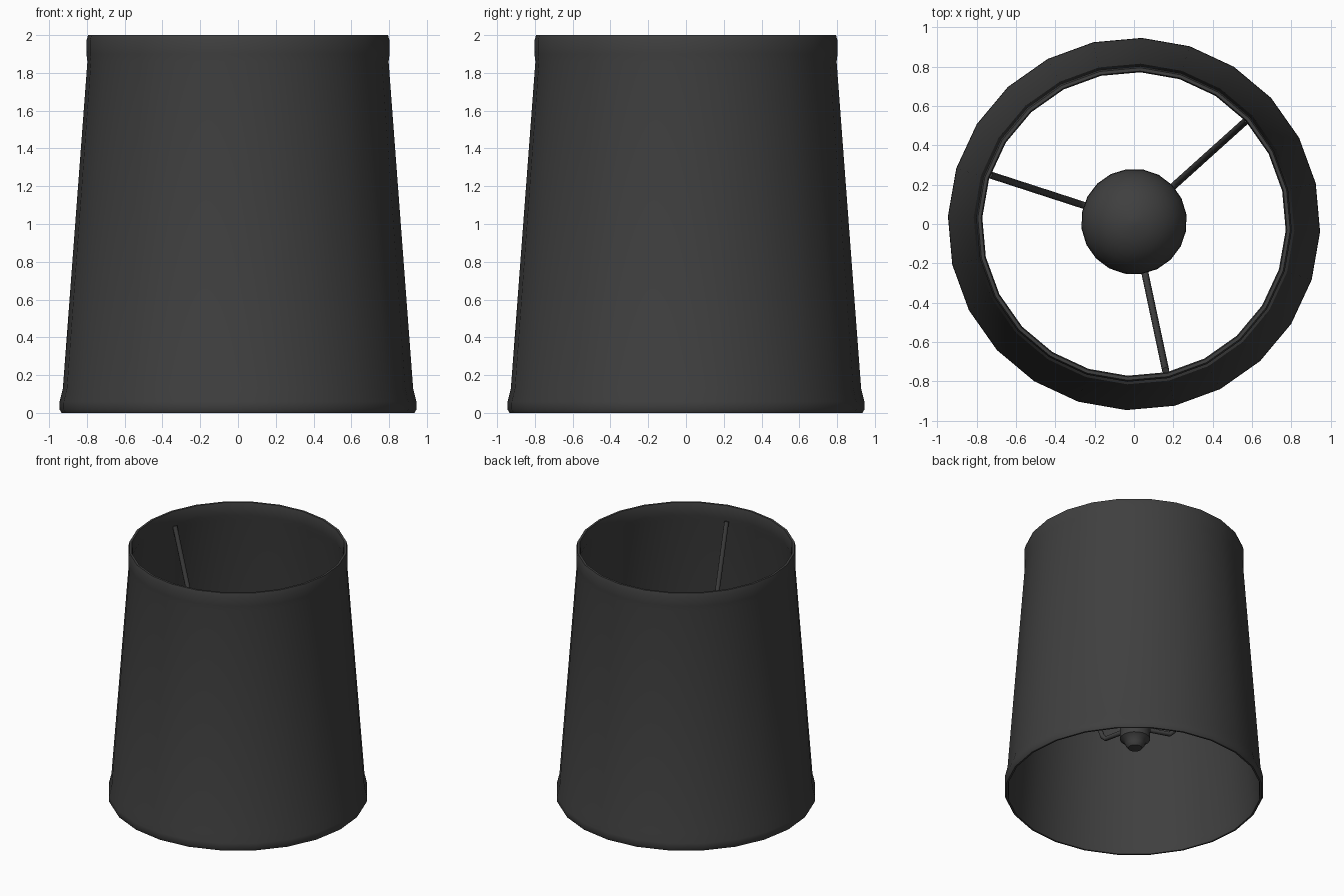
import bpy, bmesh
from math import sin, cos, radians, pi

if "Cube" in bpy.data.objects:
    bpy.data.objects.remove(bpy.data.objects["Cube"])

dark = bpy.data.materials.new("dark_fabric")
dark.diffuse_color = (0.05, 0.05, 0.05, 1)
dark.use_nodes = True
dark.node_tree.nodes["Principled BSDF"].inputs["Base Color"].default_value = dark.diffuse_color
CY = 0.012  # bulb and spokes sit slightly off centre


def finish(ob, angle=40):
    ob.data.materials.append(dark)
    bpy.ops.object.select_all(action='DESELECT')
    ob.select_set(True)
    bpy.context.view_layer.objects.active = ob
    if ob.type == 'CURVE':
        bpy.ops.object.convert(target='MESH')
    bpy.ops.object.shade_smooth_by_angle(angle=radians(angle))


def lathe(name, profile, sides, start=0.0, closed=False, y=0.0):
    """Revolve (radius, z) points about the z axis."""
    bm = bmesh.new()
    rings = []
    for i in range(sides):
        a = start + 2 * pi * i / sides
        rings.append([bm.verts.new((r * cos(a), y + r * sin(a), z)) for r, z in profile])
    n = len(profile)
    for i in range(sides):
        p, q = rings[i], rings[(i + 1) % sides]
        for j in range(n if closed else n - 1):
            k = (j + 1) % n
            bm.faces.new((p[j], q[j], q[k], p[k]))
    bmesh.ops.remove_doubles(bm, verts=bm.verts, dist=1e-5)
    bmesh.ops.recalc_face_normals(bm, faces=bm.faces)
    me = bpy.data.meshes.new(name)
    bm.to_mesh(me)
    bm.free()
    ob = bpy.data.objects.new(name, me)
    bpy.context.collection.objects.link(ob)
    finish(ob)
    return ob


# Tapered shade wall with rolled trim at both openings, outside then inside
lathe("shade", [
    (0.935, 0.0), (0.947, 0.02), (0.945, 0.06), (0.928, 0.13),
    (0.798, 1.86), (0.803, 1.90), (0.803, 1.97), (0.795, 2.0),
    (0.778, 2.0), (0.772, 1.97), (0.774, 1.90), (0.785, 1.86),
    (0.915, 0.13), (0.917, 0.06), (0.918, 0.02), (0.922, 0.0),
], 24, radians(-2.4), closed=True)

# Screw base of the bulb
lathe("bulb_base", [
    (0, 0.35), (0.05, 0.355), (0.07, 0.38), (0.08, 0.41), (0.11, 0.43),
    (0.113, 0.58), (0, 0.58),
], 20, radians(8), y=CY)

# Pear-shaped glass: neck blending into a round head
glass = [(0.105, 0.57), (0.12, 0.66), (0.16, 0.77), (0.215, 0.88)]
glass += [(0.27 * cos(radians(t)), 1.05 + 0.27 * sin(radians(t))) for t in range(-20, 90, 15)]
glass.append((0, 1.32))
lathe("bulb_glass", glass, 20, radians(8), y=CY)

# Three bent wire spokes from the bulb base up to the top trim
for n, deg in enumerate((42, 162, 282)):
    a = radians(deg)
    cu = bpy.data.curves.new(f"spoke_{n + 1}", 'CURVE')
    cu.dimensions = '3D'
    cu.bevel_depth = 0.018
    cu.bevel_resolution = 2
    cu.use_fill_caps = True
    sp = cu.splines.new('POLY')
    path = [(0.08, 0.53), (0.27, 0.53), (0.30, 0.56), (0.775, 1.88)]
    sp.points.add(len(path) - 1)
    for pt, (r, z) in zip(sp.points, path):
        pt.co = (r * cos(a), CY + r * sin(a), z, 1)
    ob = bpy.data.objects.new(f"spoke_{n + 1}", cu)
    bpy.context.collection.objects.link(ob)
    finish(ob, 50)
